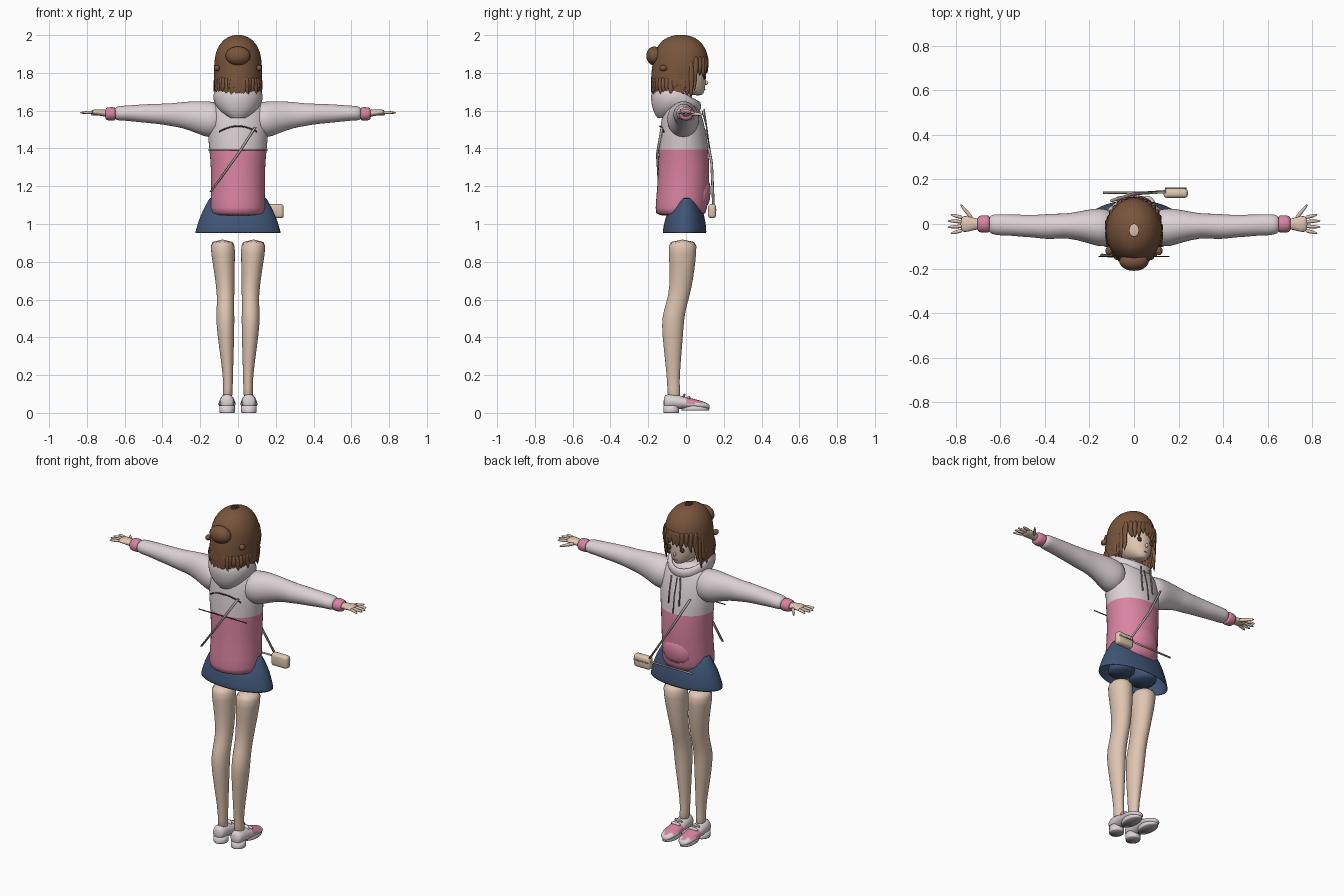
import bpy, bmesh, math, random
from mathutils import Vector

random.seed(4)
default = bpy.data.objects.get("Cube")
if default:
    bpy.data.objects.remove(default)


def material(name, r, g, b):
    m = bpy.data.materials.new(name)
    m.use_nodes = True
    m.diffuse_color = (r, g, b, 1)
    bsdf = next(n for n in m.node_tree.nodes if n.type == 'BSDF_PRINCIPLED')
    bsdf.inputs["Base Color"].default_value = (r, g, b, 1)
    bsdf.inputs["Roughness"].default_value = 0.8
    return m


skin = material("skin", .74, .56, .44)
brown = material("hair brown", .19, .09, .045)
cloth = material("pale cloth", .72, .64, .66)
pink = material("pink cloth", .70, .23, .36)
navy = material("navy cloth", .05, .09, .18)
beige = material("bag beige", .74, .57, .44)
cord = material("strap grey", .42, .37, .33)
dark = material("dark trim", .06, .05, .05)
sole_grey = material("sole grey", .38, .36, .38)


def finish(name, bm, mats, rule=None, subsurf=1, thick=0):
    """Turn a bmesh into a smooth object, colouring faces by rule."""
    bmesh.ops.recalc_face_normals(bm, faces=bm.faces)
    for f in bm.faces:
        f.smooth = True
        if rule:
            f.material_index = int(rule(f.calc_center_median()))
    mesh = bpy.data.meshes.new(name)
    bm.to_mesh(mesh)
    bm.free()
    for m in mats:
        mesh.materials.append(m)
    ob = bpy.data.objects.new(name, mesh)
    bpy.context.scene.collection.objects.link(ob)
    if thick:
        ob.modifiers.new("Thickness", 'SOLIDIFY').thickness = thick
    if subsurf:
        mod = ob.modifiers.new("Smooth", 'SUBSURF')
        mod.levels = mod.render_levels = subsurf
    return ob


def tube(name, rings, mats, axis='z', side=1, segs=16, caps=True,
         rule=None, subsurf=1, thick=0, edit=None):
    """Loft of ellipses (x, y, z, radius, radius) lying across one axis."""
    bm = bmesh.new()
    loops = []
    for x, y, z, a, b in rings:
        loop = []
        for i in range(segs):
            t = math.tau * i / segs
            c, s = a * math.cos(t), b * math.sin(t)
            off = {'x': (0, c, s), 'y': (c, 0, s), 'z': (c, s, 0)}[axis]
            loop.append(bm.verts.new(((x + off[0]) * side, y + off[1], z + off[2])))
        loops.append(loop)
    for lo, hi in zip(loops, loops[1:]):
        for i in range(segs):
            j = (i + 1) % segs
            bm.faces.new((lo[i], lo[j], hi[j], hi[i]))
    if caps:
        bm.faces.new(loops[0])
        bm.faces.new(loops[-1])
    if edit:
        edit(bm)
    return finish(name, bm, mats, rule, subsurf, thick)


def stack(rows):
    """Rows of (z, half width, back y, front y) to rings."""
    return [(0, (b + f) / 2, z, w, (f - b) / 2) for z, w, b, f in rows]


def ball(name, loc, size, mat):
    bm = bmesh.new()
    bmesh.ops.create_uvsphere(bm, u_segments=20, v_segments=12, radius=1)
    for v in bm.verts:
        v.co = Vector(loc) + v.co * Vector(size)
    return finish(name, bm, [mat], subsurf=0)


def rod(name, points, r, mat, axis='z'):
    return tube(name, [(*p, r, r) for p in points], [mat], axis, segs=8, subsurf=0)


# Hooded jumper: pink below the chest, pale above
tube("jumper_body", stack([
    (1.04, .143, -.16, .10), (1.07, .149, -.165, .113), (1.2, .142, -.153, .125),
    (1.3, .145, -.148, .125), (1.39, .152, -.145, .12), (1.5, .165, -.138, .105),
    (1.6, .158, -.125, .078), (1.65, .125, -.10, .05), (1.68, .05, -.06, .03)]),
    [pink, cloth], segs=24, rule=lambda c: c.z > 1.39)
tube("front_pocket", [(0, .07, 1.08, .09, .055), (0, .075, 1.17, .10, .058),
                      (0, .07, 1.25, .065, .06)], [pink])


def tilt_collar(bm):
    for v in bm.verts:
        v.co.z -= .55 * max(0, v.co.y + .06)


tube("hood", stack([
    (1.56, .04, -.15, -.08), (1.59, .09, -.172, -.02), (1.64, .128, -.186, .06),
    (1.69, .135, -.188, .085), (1.725, .122, -.172, .08), (1.72, .10, -.145, .06),
    (1.66, .08, -.10, .05)]), [cloth], segs=24, caps=False, edit=tilt_collar)
rod("back_arc", [(x / 50, -.138 + abs(x) * .004, 1.518 - x * x * .0012)
                 for x in range(-5, 6)], .004, dark, 'x')
rod("chest_seam", [(-.16, -.146, 1.392), (.16, -.146, 1.392)], .003, dark, 'x')
rod("front_zip", [(0, .124, 1.40), (0, .112, 1.5), (0, .085, 1.6)], .003, cord)

# Skirt and shorts
tube("skirt", [(0, -.008, .95, .23, .118), (0, -.006, 1.0, .215, .112),
               (0, -.004, 1.05, .198, .10), (0, 0, 1.1, .172, .078),
               (0, 0, 1.14, .15, .055)],
     [navy], segs=28, caps=False, thick=.006)

for side, label in ((1, "left"), (-1, "right")):
    tube(label + "_shorts", [(.08, -.015, .955, .075, .082), (.075, -.015, 1.0, .075, .08),
                             (.06, -.015, 1.08, .06, .07)], [navy], side=side)

    # Sleeve, cuff and hand
    tube(label + "_sleeve", [
        (.08, -.02, 1.555, .085, .09), (.16, -.015, 1.552, .09, .10),
        (.21, -.01, 1.565, .075, .088), (.3, -.008, 1.578, .055, .069),
        (.35, -.01, 1.578, .058, .062), (.4, -.012, 1.582, .057, .056),
        (.45, -.01, 1.584, .051, .053), (.5, -.008, 1.585, .051, .049),
        (.55, -.005, 1.586, .048, .045), (.6, -.004, 1.587, .049, .04),
        (.63, -.002, 1.586, .046, .04), (.655, -.002, 1.585, .038, .032)],
        [cloth], 'x', side)
    tube(label + "_cuff", [(.645, 0, 1.583, .038, .034), (.66, 0, 1.583, .041, .037),
                           (.69, 0, 1.583, .039, .036), (.705, 0, 1.583, .033, .03)],
         [pink], 'x', side)
    tube(label + "_palm", [(.68, 0, 1.585, .024, .02), (.715, 0, 1.588, .026, .018),
                           (.75, 0, 1.592, .038, .016), (.78, 0, 1.592, .036, .011)],
         [skin], 'x', side)
    for i, tip in enumerate((.825, .84, .84, .825)):
        y = (i - 1.5) * .019
        tube(f"{label}_finger_{i + 1}", [
            (.765, y, 1.592, .01, .010), (.8, y * 1.25, 1.591, .009, .009),
            (tip, y * 1.5, 1.588, .005, .005)], [skin], 'x', side, 8)
    tube(label + "_thumb", [(.72, .018, 1.586, .016, .013), (.75, .052, 1.583, .014, .011),
                            (.782, .09, 1.58, .007, .006)], [skin], 'x', side, 8)

    # Leg
    tube(label + "_leg", [
        (.082, -.018, .92, .069, .079), (.08, -.018, .85, .065, .075),
        (.07, -.022, .72, .053, .064), (.065, -.036, .62, .046, .057),
        (.067, -.062, .54, .048, .059), (.067, -.071, .47, .049, .060),
        (.062, -.07, .36, .041, .051), (.053, -.068, .2, .027, .035),
        (.053, -.066, .13, .025, .033), (.055, -.062, .07, .028, .036)], [skin], side=side)

    # Shoe with pink toe panel, strap, heel and front sole
    tube(label + "_shoe", [(.058, y, (top + .02) / 2, w, (top - .02) / 2) for y, w, top in (
        (-.12, .026, .085), (-.10, .04, .105), (-.04, .042, .095), (.0, .044, .085),
        (.05, .047, .072), (.09, .043, .062), (.117, .028, .05), (.126, .01, .04))],
        [cloth, pink], 'y', side, rule=lambda c: c.y > .02 and c.z > .053)
    tube(label + "_shoe_tongue", [(.058, -.02, .07, .03, .01), (.058, -.005, .105, .026, .006)],
         [cloth], side=side)
    tube(label + "_shoe_strap", [(.058, .005, .079, .034, .012), (.058, .025, .079, .034, .012)],
         [cloth], 'y', side)
    for part, y, depth, low in (("heel", -.078, .042, 0), ("front_sole", .05, .073, .012)):
        tube(f"{label}_{part}", [(.058, y, low, .038, depth), (.058, y, low + .006, .041, depth),
                                 (.058, y, .038, .041, depth)], [sole_grey, cloth],
             side=side, subsurf=0, rule=lambda c, low=low: c.z > low + .001)

    # Hood cord and eye
    rod(label + "_hood_cord", [(side * .035, .116, 1.45), (side * .035, .108, 1.52),
                               (side * .03, .095, 1.61)], .004, cord)
    ball(label + "_eye", (side * .042, .097, 1.778), (.016, .005, .014), dark)
    ball(label + "_hair_knot", (side * .112, -.12, 1.825), (.016, .02, .016), brown)

# Neck, head and face
tube("neck", [(0, -.02, 1.6, .05, .05), (0, -.015, 1.66, .038, .04),
              (0, -.01, 1.74, .038, .042)], [skin])
tube("head", stack([
    (1.68, .018, .045, .085), (1.695, .045, -.02, .097), (1.73, .078, -.09, .104),
    (1.78, .097, -.13, .108), (1.85, .102, -.14, .107), (1.92, .085, -.12, .08),
    (1.95, .04, -.06, .03)]), [skin], segs=20)
ball("nose", (0, .106, 1.748), (.007, .012, .012), skin)
ball("mouth", (0, .0985, 1.712), (.013, .005, .003), pink)

# Hair shell opened around the face
HAIR = [(2.0, .02, -.055, .0), (1.99, .058, -.10, .045), (1.96, .093, -.14, .085),
        (1.91, .12, -.168, .115), (1.85, .127, -.178, .12), (1.80, .128, -.184, .12),
        (1.75, .129, -.187, .118), (1.70, .127, -.185, .115)]


def open_face(bm):
    gap = [f for f in bm.faces
           if f.calc_center_median().y > .03 and f.calc_center_median().z < 1.84]
    bmesh.ops.delete(bm, geom=gap, context='FACES')


tube("hair_shell", stack(HAIR), [brown], segs=32, caps=False, edit=open_face)
ball("hair_bun", (0, -.168, 1.89), (.066, .042, .05), brown)


def strand(name, angle, top, tip, width):
    """Tapered lock hanging on the hair shell; angle 0 points to the face."""
    x, y = math.sin(angle), math.cos(angle)
    steps = []
    for k, taper in enumerate((.5, 1, .85, .1)):
        z = top + (tip - top) * k / 3
        sway = .008 * k * random.uniform(-.5, .5)
        steps.append((x * .122 + sway, -.033 + y * .147, z,
                      taper * (.006 + width * abs(y)), taper * (.006 + width * abs(x))))
    tube(name, steps, [brown], segs=8)


for i in range(26):
    strand(f"back_lock_{i + 1}", math.radians(75 + 210 * i / 25), 1.78,
           random.uniform(1.672, 1.70), .015)
for i in range(11):
    bend = abs(i - 5) / 5
    strand(f"fringe_lock_{i + 1}", math.radians((i - 5) * 11), 1.89,
           1.80 - .04 * bend ** 2 + random.uniform(-.012, .012), .015)
for side, label in ((1, "left"), (-1, "right")):
    for i, (deg, tip) in enumerate(((58, 1.70), (66, 1.66), (74, 1.68))):
        strand(f"{label}_side_lock_{i + 1}", side * math.radians(deg), 1.87, tip, .014)

# Shoulder bag with straps
bm = bmesh.new()
bmesh.ops.create_cube(bm, size=1)
for v in bm.verts:
    v.co = Vector((.187, .138, 1.068)) + v.co * Vector((.11, .042, .075))
bag = finish("bag", bm, [beige], subsurf=0)
bevel = bag.modifiers.new("Round", 'BEVEL')
bevel.width, bevel.segments = .016, 3
rod("bag_flap_trim", [(.14, .16, 1.075), (.235, .16, 1.075)], .003, cord, 'x')
rod("front_strap", [(.14, .145, 1.10), (0, .136, 1.32), (-.1, .105, 1.5)], .007, cord)
rod("back_strap", [(.09, -.128, 1.51), (0, -.152, 1.37), (-.145, -.14, 1.17)], .007, cord)
rod("front_belt", [(-.14, .14, 1.08), (.14, .142, 1.08)], .005, cord, 'x')
